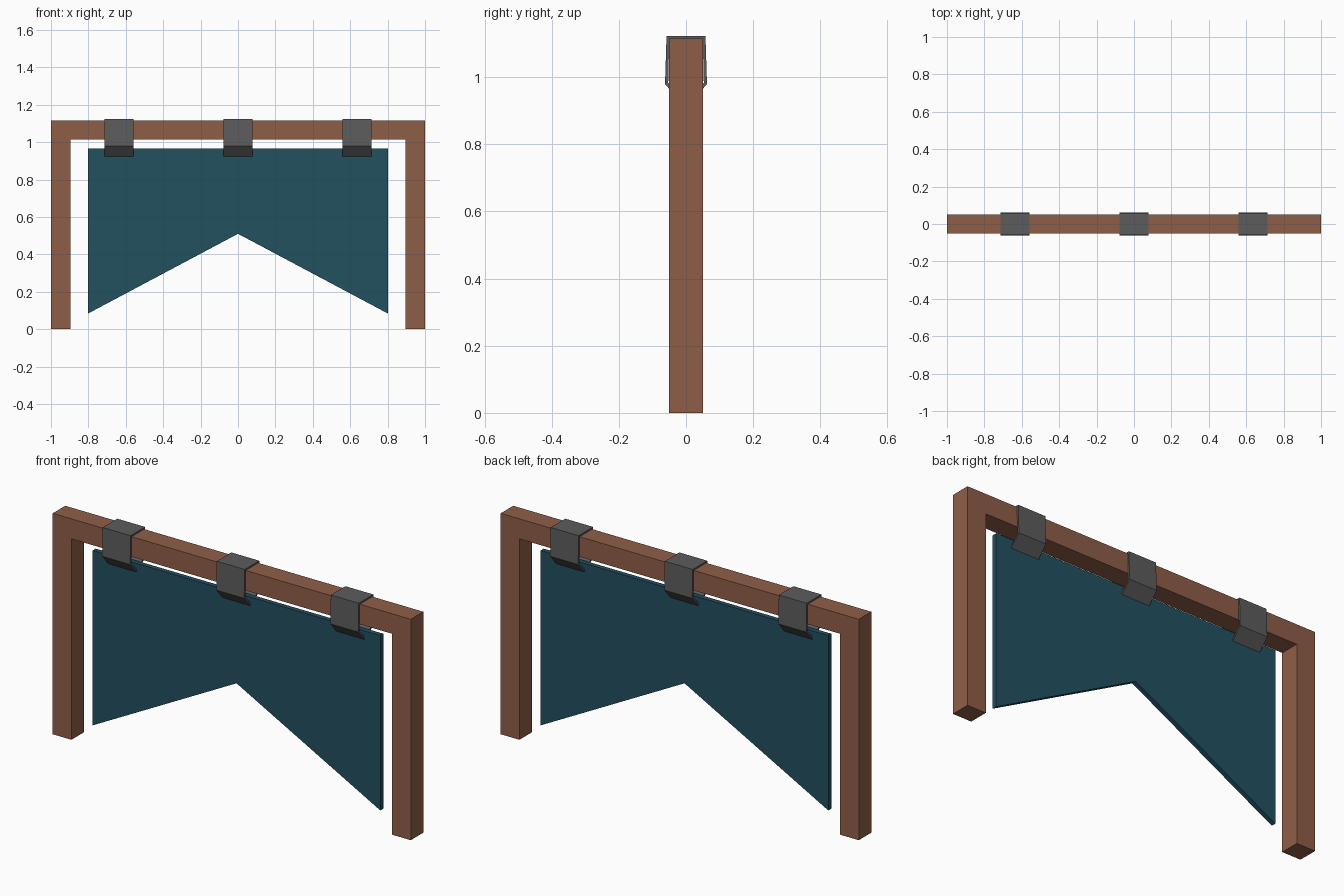
import bpy, bmesh
from mathutils import Vector

if "Cube" in bpy.data.objects:
    bpy.data.objects.remove(bpy.data.objects["Cube"])


def material(name, rgb):
    m = bpy.data.materials.new(name)
    m.diffuse_color = (*rgb, 1)
    m.use_nodes = True
    m.node_tree.nodes["Principled BSDF"].inputs["Base Color"].default_value = m.diffuse_color
    return m


wood = material("brown wood", (0.275, 0.113, 0.064))
cloth = material("dark teal cloth", (0.016, 0.082, 0.118))
metal = material("grey metal", (0.107, 0.107, 0.107))


def extrude(name, points, vector, mat):
    """Flat outline extruded along a vector into a closed solid."""
    bm = bmesh.new()
    face = bm.faces.new([bm.verts.new(p) for p in points])
    result = bmesh.ops.extrude_face_region(bm, geom=[face], use_keep_orig=True)
    moved = [v for v in result["geom"] if isinstance(v, bmesh.types.BMVert)]
    bmesh.ops.translate(bm, verts=moved, vec=Vector(vector))
    bmesh.ops.recalc_face_normals(bm, faces=bm.faces)
    mesh = bpy.data.meshes.new(name)
    bm.to_mesh(mesh)
    bm.free()
    mesh.materials.append(mat)
    obj = bpy.data.objects.new(name, mesh)
    bpy.context.collection.objects.link(obj)
    return obj


# Frame: two posts and a top beam as one arch
arch = [(-1, 0), (-0.895, 0), (-0.895, 1.014), (0.895, 1.014),
        (0.895, 0), (1, 0), (1, 1.115), (-1, 1.115)]
extrude("frame", [(x, -0.05, z) for x, z in arch], (0, 0.1, 0), wood)

# Banner with a notched lower edge
flag = [(-0.803, 0.966), (-0.803, 0.083), (0, 0.51), (0.803, 0.083), (0.803, 0.966)]
extrude("banner", [(x, -0.012, z) for x, z in flag], (0, 0.024, 0), cloth)

# Clips: bent strips over the beam, gripping the banner from both sides
outer = [(0.011, 0.921), (0.0625, 0.979), (0.058, 1.123)]
inner = [(0.050, 1.114), (0.053, 0.982), (0.005, 0.928)]
strip = (outer + [(-y, z) for y, z in reversed(outer)]
         + [(-y, z) for y, z in reversed(inner)] + inner)
for name, x in (("left_clip", -0.637), ("middle_clip", 0), ("right_clip", 0.637)):
    extrude(name, [(x - 0.078, y, z) for y, z in strip], (0.156, 0, 0), metal)
